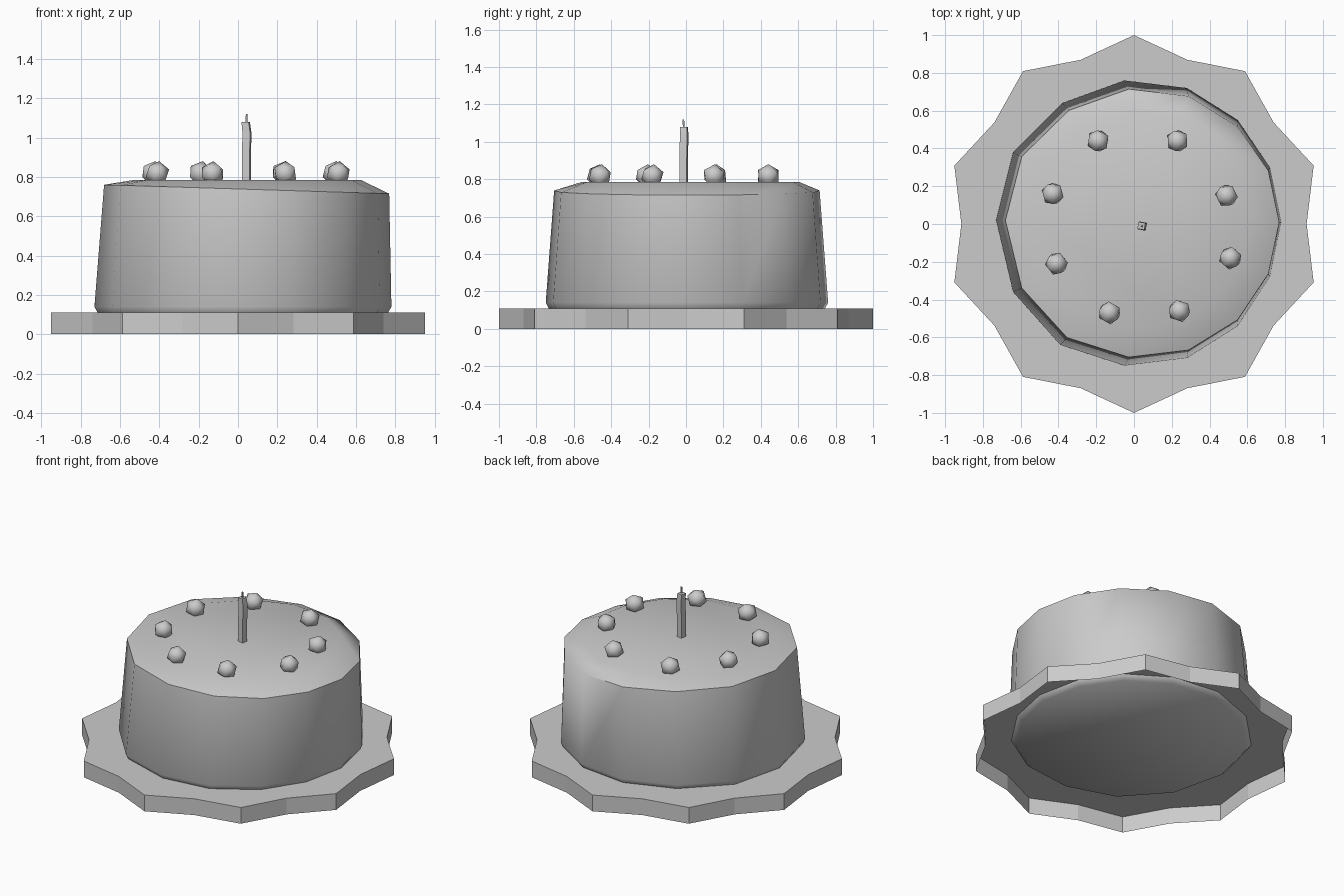
import bpy, bmesh, math
from mathutils import Vector

if "Cube" in bpy.data.objects:
    bpy.data.objects.remove(bpy.data.objects["Cube"])


def loft(name, rings, cap_bottom=True, cap_top=True, angle=None):
    """Skin a stack of rings with equal point counts."""
    bm = bmesh.new()
    rows = [[bm.verts.new(p) for p in ring] for ring in rings]
    n = len(rows[0])
    for a, b in zip(rows, rows[1:]):
        for i in range(n):
            j = (i + 1) % n
            bm.faces.new((a[i], a[j], b[j], b[i]))
    if cap_bottom:
        bm.faces.new(rows[0][::-1])
    if cap_top:
        bm.faces.new(rows[-1])
    me = bpy.data.meshes.new(name)
    bm.to_mesh(me)
    bm.free()
    ob = bpy.data.objects.new(name, me)
    bpy.context.collection.objects.link(ob)
    if angle is not None:
        bpy.ops.object.select_all(action='DESELECT')
        ob.select_set(True)
        bpy.context.view_layer.objects.active = ob
        bpy.ops.object.shade_smooth_by_angle(angle=math.radians(angle))
    return ob


# Plate: ten-pointed scalloped tray, open underneath
def star(z):
    pts = []
    for k in range(20):
        a = math.radians(90 + 18 * k)
        r = 1.0 if k % 2 == 0 else 0.914
        pts.append((r * math.cos(a), r * math.sin(a), z))
    return pts


loft("plate", [star(0), star(0.11)], cap_bottom=False)

# Cake: slightly lopsided outline, leaning wall, sloped shoulder, flat top
outline = [(0.78, 0.01), (0.72, 0.30), (0.55, 0.55), (0.28, 0.72), (-0.05, 0.76),
           (-0.38, 0.64), (-0.64, 0.38), (-0.73, 0.02), (-0.64, -0.36), (-0.39, -0.64),
           (-0.05, -0.75), (0.28, -0.71), (0.55, -0.54), (0.72, -0.28)]


def cake_ring(sx, sy, ox, oy, z, tilt=0.0):
    return [(x * sx + ox, y * sy + oy, z - tilt * x) for x, y in outline]


loft("cake", [
    cake_ring(0.94, 0.94, 0, 0, 0.08),
    cake_ring(0.975, 0.975, 0, 0, 0.105),
    cake_ring(1, 1, 0, 0, 0.14),
    cake_ring(0.96, 0.94, 0.02, 0, 0.738, 0.03),
    cake_ring(0.76, 0.77, 0.03, 0.02, 0.785),
], angle=60)

# Berries in a ring on top
berries = [(-0.19, 0.44), (0.23, 0.44), (-0.43, 0.16), (0.49, 0.15),
           (-0.41, -0.21), (0.51, -0.18), (-0.13, -0.47), (0.24, -0.46)]
for i, (x, y) in enumerate(berries):
    bpy.ops.mesh.primitive_ico_sphere_add(subdivisions=1, radius=0.063,
                                          location=(x, y, 0.818),
                                          rotation=(0.1, 0.15, 0.5 + i * 0.2))
    ob = bpy.context.object
    ob.name = f"berry_{i + 1}"
    bpy.ops.object.shade_smooth_by_angle(angle=math.radians(60))


# Candle and wick: slightly bent square columns
def square(x, y, z, r):
    return [(x + r * math.cos(a), y + r * math.sin(a), z)
            for a in (math.radians(35 + 90 * k) for k in range(4))]


loft("candle", [square(0.043, -0.012, 0.77, 0.027), square(0.043, -0.012, 0.93, 0.028),
                square(0.046, -0.01, 1.02, 0.028), square(0.039, -0.01, 1.08, 0.026)],
     angle=40)
loft("wick", [square(0.042, -0.012, 1.07, 0.006), square(0.044, -0.014, 1.12, 0.005)])
